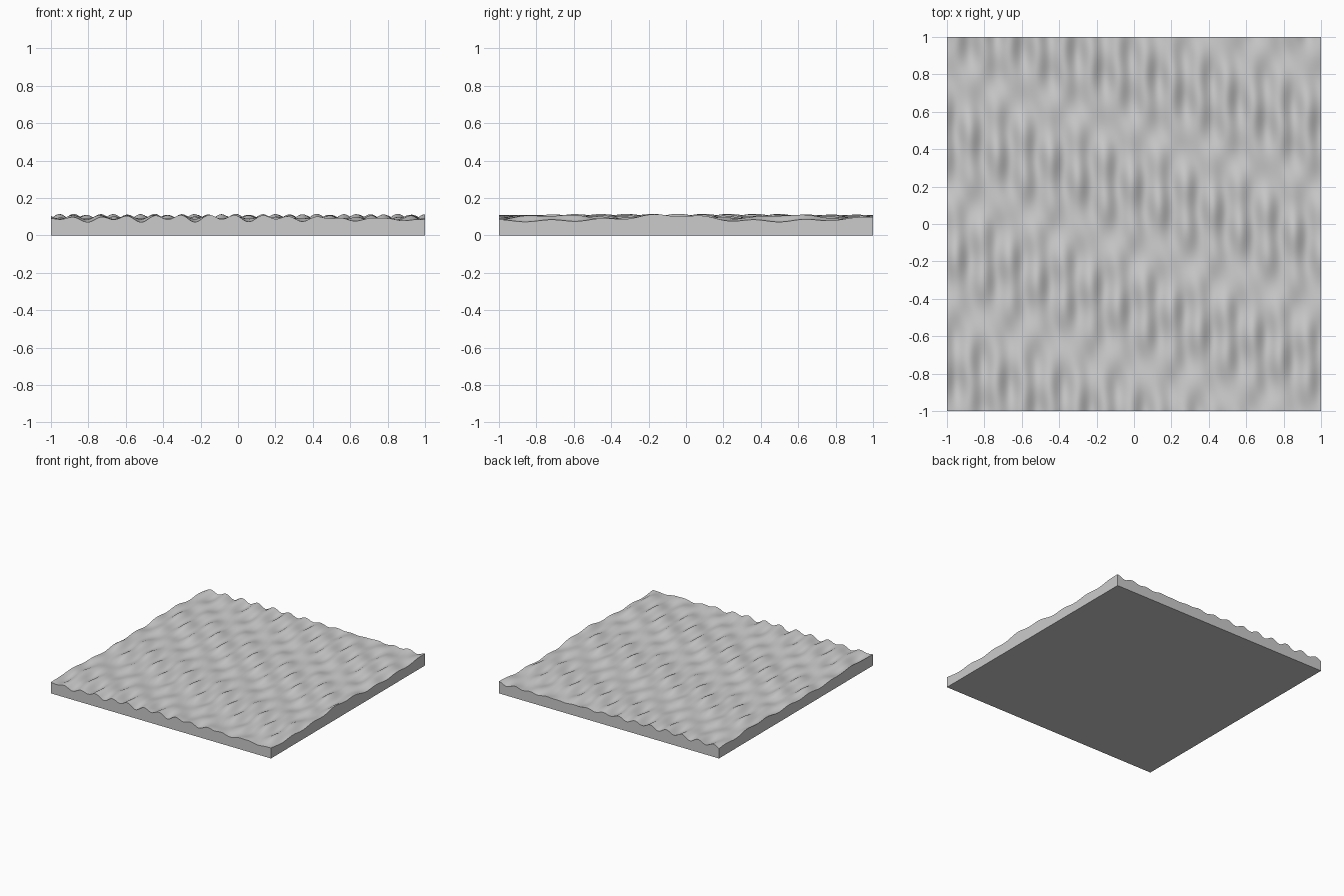
import bpy
import bmesh
from math import sin, radians

old = bpy.data.objects.get("Cube")
if old:
    bpy.data.objects.remove(old, do_unlink=True)

# One plain grey for the whole slab
grey = bpy.data.materials.new("plain_grey")
grey.use_nodes = True
colour = (0.6, 0.6, 0.6, 1.0)
grey.diffuse_color = colour
grey.node_tree.nodes["Principled BSDF"].inputs["Base Color"].default_value = colour

# Crossing ripples: height, x frequency, y frequency, phase
MEAN = 0.09
WAVES = [
    (0.0080, 45.0, 5.0, 13.78),    # fine ripples, beating in slanted bands
    (0.0070, 42.0, -5.0, 3.09),
    (0.0035, 22.2, 24.0, 27.50),   # diagonal cross chop
    (0.0035, 22.2, -22.0, -18.47),
    (0.0040, 3.0, 10.0, -0.77),    # slow swell
]


def surface_height(x, y):
    return MEAN + sum(a * sin(kx * x + ky * y + p) for a, kx, ky, p in WAVES)


# Rippled top
bm = bmesh.new()
bmesh.ops.create_grid(bm, x_segments=180, y_segments=180, size=1.0)
for v in bm.verts:
    v.co.z = surface_height(v.co.x, v.co.y)

# Straight sides dropped from the rim, then a flat underside
rim = [e for e in bm.edges if e.is_boundary]
walls = bmesh.ops.extrude_edge_only(bm, edges=rim)["geom"]
for v in walls:
    if isinstance(v, bmesh.types.BMVert):
        v.co.z = 0.0
bmesh.ops.contextual_create(bm, geom=[e for e in bm.edges if e.is_boundary])
bmesh.ops.recalc_face_normals(bm, faces=bm.faces)

mesh = bpy.data.meshes.new("water_slab")
bm.to_mesh(mesh)
bm.free()
mesh.materials.append(grey)
slab = bpy.data.objects.new("water_slab", mesh)
bpy.context.collection.objects.link(slab)

# Smooth ripples, crisp slab edges
bpy.ops.object.select_all(action="DESELECT")
slab.select_set(True)
bpy.context.view_layer.objects.active = slab
bpy.ops.object.shade_smooth_by_angle(angle=radians(40))
